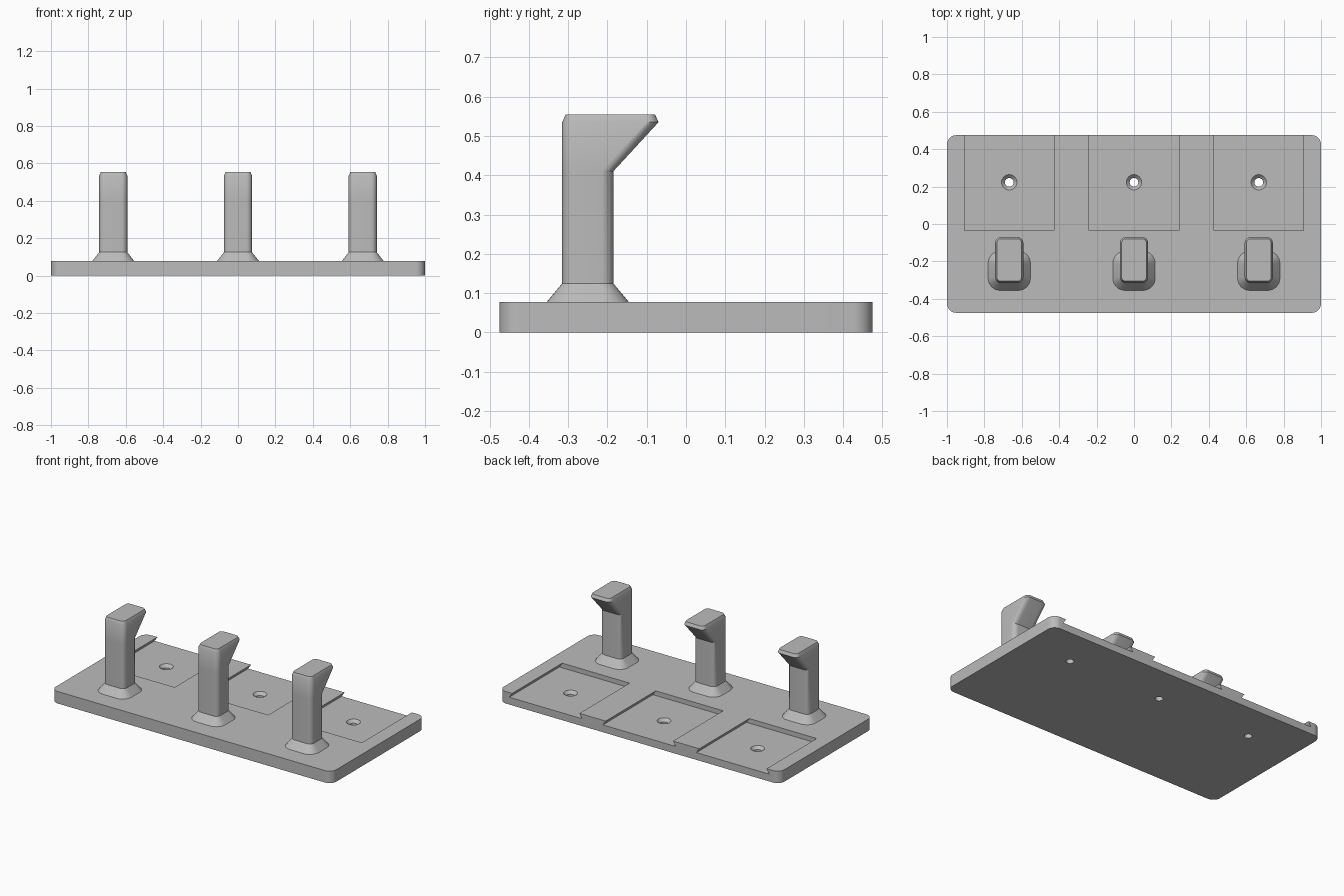
import bpy, bmesh
from math import sin, cos, pi

if "Cube" in bpy.data.objects:
    bpy.data.objects.remove(bpy.data.objects["Cube"])

grey = bpy.data.materials.new("plain_grey")
grey.use_nodes = True
COLOUR = (0.5, 0.5, 0.5, 1)
grey.diffuse_color = COLOUR
grey.node_tree.nodes["Principled BSDF"].inputs["Base Color"].default_value = COLOUR


def ring(z, hx, y0, y1, r, steps=8):
    """Rounded rectangle at height z, half width hx, from y0 to y1."""
    corners = [(hx - r, y1 - r), (r - hx, y1 - r), (r - hx, y0 + r), (hx - r, y0 + r)]
    points = []
    for i, (cx, cy) in enumerate(corners):
        for k in range(steps + 1):
            a = (i + k / steps) * pi / 2
            points.append((cx + r * cos(a), cy + r * sin(a), z))
    return points


def loft(name, sections, x=0):
    """Closed solid through a stack of rounded rectangles."""
    bm = bmesh.new()
    rings = [[bm.verts.new(p) for p in ring(*s)] for s in sections]
    n = len(rings[0])
    for low, high in zip(rings, rings[1:]):
        for i in range(n):
            j = (i + 1) % n
            bm.faces.new((low[i], low[j], high[j], high[i]))
    bm.faces.new(rings[0][::-1])
    bm.faces.new(rings[-1])
    bmesh.ops.remove_doubles(bm, verts=bm.verts, dist=0.0001)
    bmesh.ops.recalc_face_normals(bm, faces=bm.faces)
    mesh = bpy.data.meshes.new(name)
    bm.to_mesh(mesh)
    bm.free()
    mesh.materials.append(grey)
    obj = bpy.data.objects.new(name, mesh)
    obj.location.x = x
    bpy.context.collection.objects.link(obj)
    return obj


def activate(obj):
    bpy.ops.object.select_all(action='DESELECT')
    obj.select_set(True)
    bpy.context.view_layer.objects.active = obj


def cut(target, cutter):
    mod = target.modifiers.new("cut", 'BOOLEAN')
    mod.operation = 'DIFFERENCE'
    mod.solver = 'EXACT'
    mod.object = cutter
    activate(target)
    bpy.ops.object.modifier_apply(modifier=mod.name)
    bpy.data.objects.remove(cutter)


TOP, FLOOR = 0.077, 0.047
HOLE_Y = 0.223
PLACES = {"right": -0.667, "middle": 0, "left": 0.667}

# Base plate with rounded corners
plate = loft("base_plate", [(0, 1, -0.475, 0.475, 0.05), (TOP, 1, -0.475, 0.475, 0.05)])
parts = [plate]

for side, x in PLACES.items():
    # Undercut slot, open at the back
    cut(plate, loft("slot_cutter", [(FLOOR, 0.26, -0.035, 0.6, 0),
                                    (TOP, 0.24, -0.035, 0.6, 0),
                                    (TOP + 0.015, 0.23, -0.035, 0.6, 0)], x))
    # Countersunk screw hole
    hole = [(-0.02, 0.023), (0.029, 0.023), (FLOOR, 0.041), (FLOOR + 0.006, 0.047)]
    cut(plate, loft("hole_cutter", [(z, r, HOLE_Y - r, HOLE_Y + r, r) for z, r in hole], x))

    # Post with flared foot and backward-leaning hook
    parts.append(loft(side + "_hook_post", [
        (0.06, 0.113, -0.355, -0.145, 0.065),
        (TOP, 0.113, -0.355, -0.145, 0.065),
        (0.125, 0.075, -0.315, -0.185, 0.03),
        (0.41, 0.075, -0.315, -0.185, 0.03),
        (0.535, 0.075, -0.315, -0.07, 0.03),
        (0.555, 0.066, -0.306, -0.079, 0.022)], x))

for part in parts:
    activate(part)
    bpy.ops.object.shade_smooth_by_angle(angle=pi / 7)
